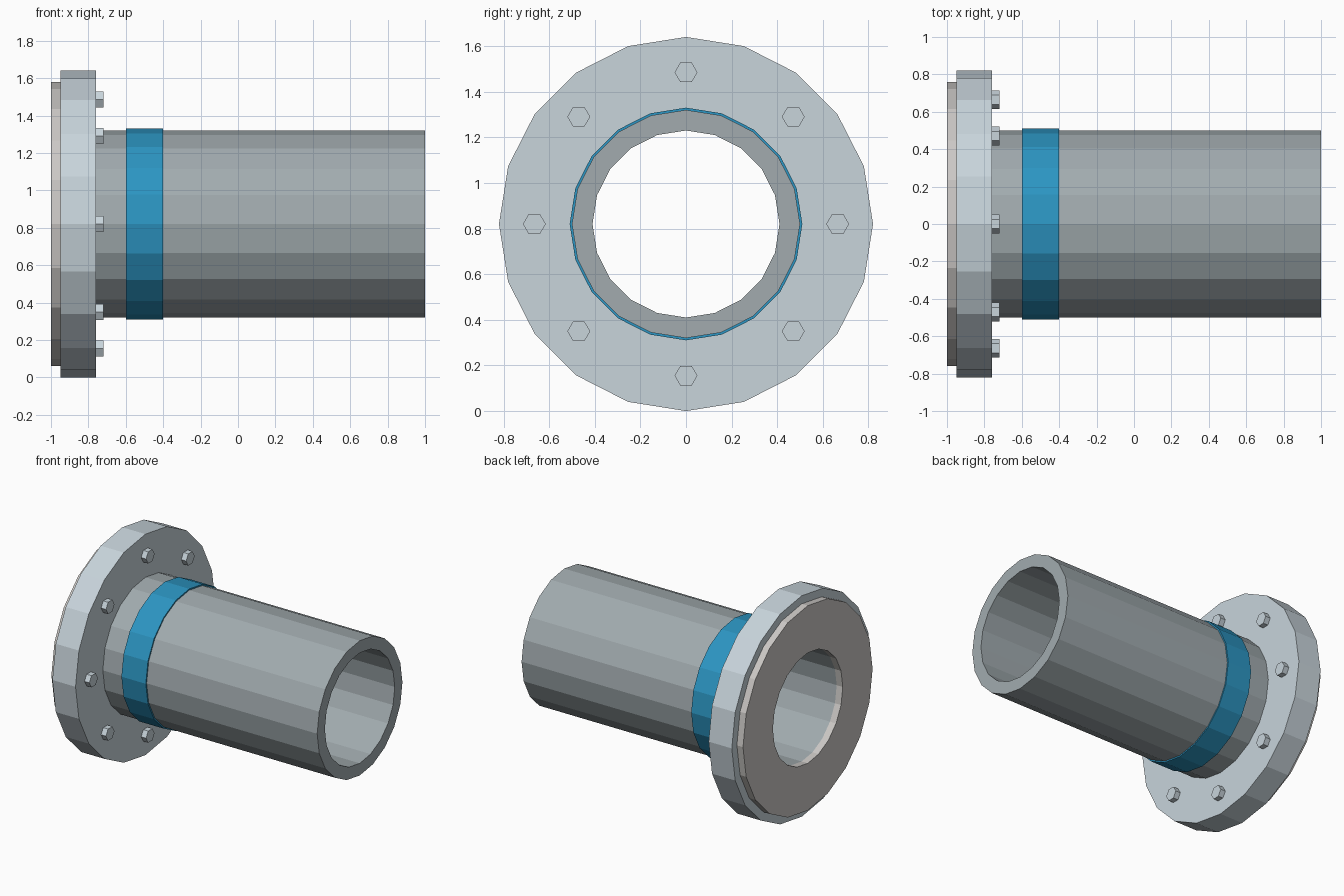
import bpy, bmesh
from math import sin, cos, pi

if "Cube" in bpy.data.objects:
    bpy.data.objects.remove(bpy.data.objects["Cube"])

CZ = 0.82  # height of the pipe axis
SIDES = 20


def material(name, rgb):
    m = bpy.data.materials.new(name)
    m.diffuse_color = (*rgb, 1)
    m.use_nodes = True
    m.node_tree.nodes["Principled BSDF"].inputs["Base Color"].default_value = m.diffuse_color
    return m


def finish(name, bm, mat):
    bmesh.ops.recalc_face_normals(bm, faces=bm.faces)
    me = bpy.data.meshes.new(name)
    bm.to_mesh(me)
    bm.free()
    ob = bpy.data.objects.new(name, me)
    bpy.context.collection.objects.link(ob)
    me.materials.append(mat)
    return ob


def tube(name, x0, x1, r_out, r_in, mat):
    """Hollow 20-sided ring along x, with a corner at the top."""
    bm = bmesh.new()
    rings = []
    for x, r in ((x0, r_out), (x1, r_out), (x1, r_in), (x0, r_in)):
        rings.append([bm.verts.new((x, r * sin(2 * pi * i / SIDES),
                                    CZ + r * cos(2 * pi * i / SIDES)))
                      for i in range(SIDES)])
    for k in range(4):
        a, b = rings[k], rings[(k + 1) % 4]
        for i in range(SIDES):
            j = (i + 1) % SIDES
            bm.faces.new((a[i], a[j], b[j], b[i]))
    return finish(name, bm, mat)


def hex_bolt(name, x0, x1, y, z, r, mat):
    bm = bmesh.new()
    ends = [[bm.verts.new((x, y + r * cos(pi * i / 3), z + r * sin(pi * i / 3)))
             for i in range(6)] for x in (x0, x1)]
    for e in ends:
        bm.faces.new(e)
    for i in range(6):
        j = (i + 1) % 6
        bm.faces.new((ends[0][i], ends[0][j], ends[1][j], ends[1][i]))
    return finish(name, bm, mat)


pipe_grey = material("pipe_grey", (0.36, 0.41, 0.43))
flange_grey = material("flange_grey", (0.58, 0.66, 0.71))
gasket_grey = material("gasket_grey", (0.60, 0.58, 0.56))
blue = material("blue", (0.025, 0.30, 0.54))

# Pipe, flange, raised sealing face and coloured band
tube("pipe", -0.95, 1.0, 0.50, 0.41, pipe_grey)
tube("flange", -0.95, -0.76, 0.82, 0.50, flange_grey)
tube("sealing_face", -1.0, -0.95, 0.76, 0.41, gasket_grey)
tube("blue_band", -0.60, -0.40, 0.51, 0.498, blue)

# Bolt heads around the flange
for n in range(8):
    a = n * pi / 4
    hex_bolt(f"bolt_{n + 1}", -0.77, -0.72, 0.665 * sin(a),
             CZ + 0.665 * cos(a), 0.05, flange_grey)
